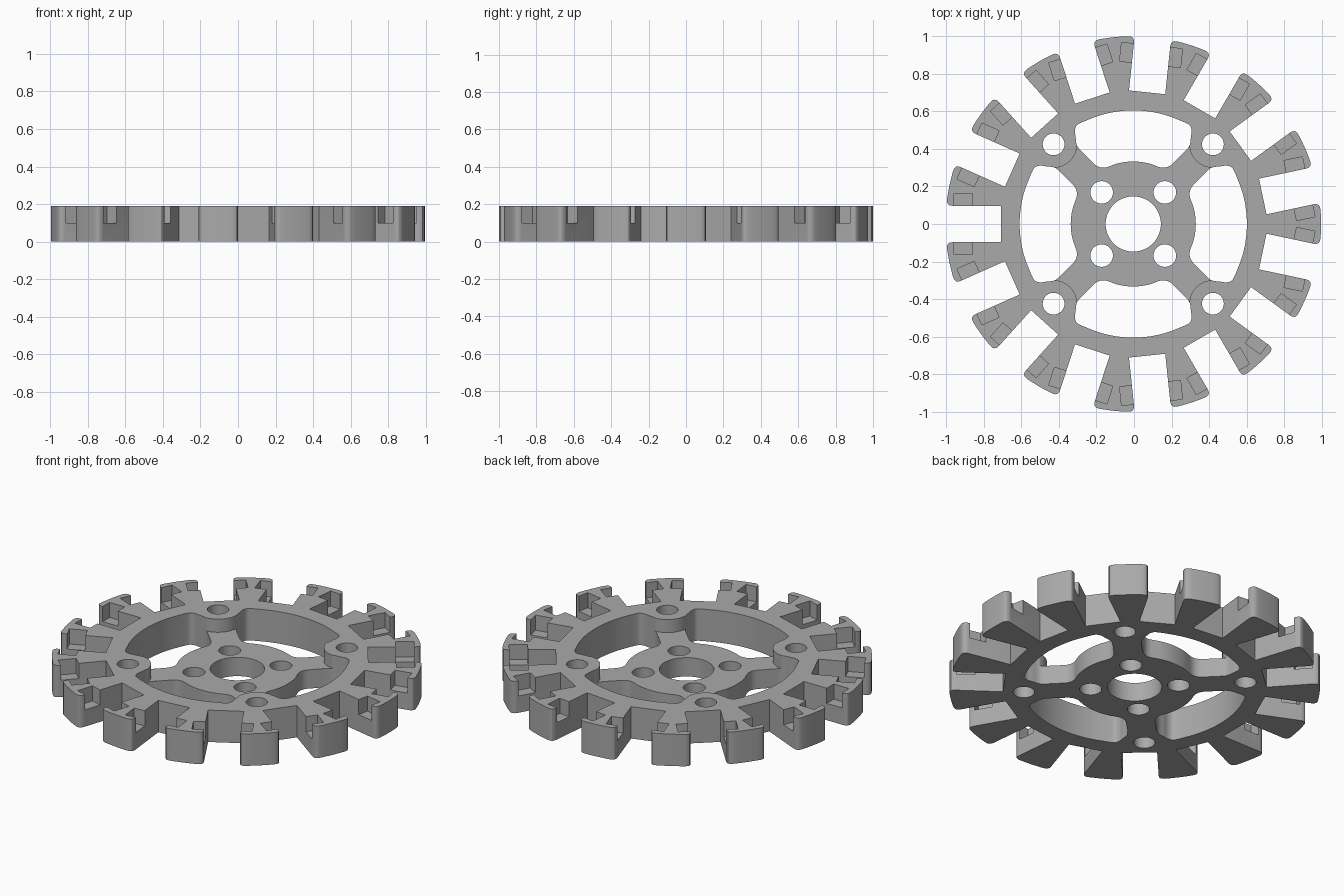
import bpy, bmesh
from math import sin, cos, radians, asin, degrees
from mathutils import Vector, Matrix

if "Cube" in bpy.data.objects:
    bpy.data.objects.remove(bpy.data.objects["Cube"])

H = 0.19          # full thickness
WEB = 0.112       # height of the hub and spokes
TEETH = 15
STEP = 360 / TEETH
SLOT = 0.097      # half width of a slot
BOSS_D, BOSS_R = 0.6, 0.125


def polar(r, deg):
    return Vector((r * cos(radians(deg)), r * sin(radians(deg))))


def turn(p, deg):
    return Matrix.Rotation(radians(deg), 2) @ Vector(p)


def arc(r, start, end, n, center=(0, 0)):
    return [Vector(center) + polar(r, start + (end - start) * i / n) for i in range(n + 1)]


def prism(bm, outline, z0, z1):
    low = [bm.verts.new((p[0], p[1], z0)) for p in outline]
    high = [bm.verts.new((p[0], p[1], z1)) for p in outline]
    bm.faces.new(low[::-1])
    bm.faces.new(high)
    n = len(low)
    for i in range(n):
        j = (i + 1) % n
        bm.faces.new((low[i], low[j], high[j], high[i]))


def make(name, bm):
    bmesh.ops.recalc_face_normals(bm, faces=bm.faces)
    mesh = bpy.data.meshes.new(name)
    bm.to_mesh(mesh)
    bm.free()
    ob = bpy.data.objects.new(name, mesh)
    bpy.context.collection.objects.link(ob)
    return ob


# Toothed disc outline: straight slots and rounded tooth tips
def tooth_corner():
    a, c, b = Vector((0.962, SLOT)), Vector((0.995, SLOT)), polar(1, degrees(asin(SLOT)) + 1.9)
    return [a * (1 - t) ** 2 + c * 2 * t * (1 - t) + b * t * t for t in (0, .25, .5, .75, 1)]


side = [Vector((0.705, SLOT))] + tooth_corner()
tip = degrees(asin(SLOT)) + 1.9
outline = []
for k in range(TEETH):
    a = k * STEP
    outline += [turn(p, a - STEP / 2) for p in side]
    outline += arc(1, a - STEP / 2 + tip, a + STEP / 2 - tip, 6)[1:-1]
    outline += [turn((p.x, -p.y), a + STEP / 2) for p in reversed(side)]
bm = bmesh.new()
prism(bm, outline, 0, H)
wheel = make("toothed_wheel", bm)

# Recess over the hub and spokes, stopping at the four bosses
outline = []
for k in range(4):
    d = 45 + 90 * k
    outline += arc(BOSS_R, d + 180 + 46.2, d + 180 - 46.2, 16, polar(BOSS_D, d))
    outline += arc(0.52, d + 10, d + 80, 14)[1:-1]
bm = bmesh.new()
prism(bm, outline, WEB, H + 0.1)
recess = make("recess_cutter", bm)


# Window outline: hub arc, spoke edge, boss edge and rim arc
def smooth(pts, n=4):
    out = []
    for i in range(1, len(pts) - 2):
        p0, p1, p2, p3 = pts[i - 1:i + 3]
        for s in range(n):
            t = s / n
            out.append(0.5 * (2 * p1 + (p2 - p0) * t + (2 * p0 - 5 * p1 + 4 * p2 - p3) * t * t
                              + (3 * p1 - p0 - 3 * p2 + p3) * t ** 3))
    return out


half = [Vector(p) for p in ((0.10, 0.318), (0.135, 0.304), (0.165, 0.300), (0.195, 0.31),
                            (0.225, 0.337), (0.285, 0.397), (0.302, 0.425), (0.307, 0.465),
                            (0.311, 0.495), (0.303, 0.523), (0.278, 0.539), (0.245, 0.553),
                            (0.21, 0.567))]
right = smooth(half) + [half[-2]]
window = arc(0.333, 107, 73, 10) + right + arc(0.605, 68, 112, 20)[1:-1]
window += [Vector((-p.x, p.y)) for p in reversed(right)]

# Windows, round holes and tooth pockets cut right through or part way
bm = bmesh.new()
for k in range(4):
    prism(bm, [turn(p, 90 * k) for p in window], -0.1, H + 0.1)
    prism(bm, arc(0.06, 0, 350, 35, polar(0.238, 45 + 90 * k)), -0.1, H + 0.1)
    prism(bm, arc(0.058, 0, 350, 35, polar(BOSS_D, 45 + 90 * k)), -0.1, H + 0.1)
prism(bm, arc(0.147, 0, 355, 71), -0.1, H + 0.1)
for k in range(TEETH):
    box = ((0.855, -0.163), (0.955, -0.163), (0.955, 0.163), (0.855, 0.163))
    prism(bm, [turn(p, (k + 0.5) * STEP) for p in box], 0.1, H + 0.1)
holes = make("hole_cutter", bm)

# Apply the cuts
bpy.context.view_layer.objects.active = wheel
for cutter in (recess, holes):
    cutter.hide_render = True
    mod = wheel.modifiers.new("cut", "BOOLEAN")
    mod.operation, mod.solver, mod.object = "DIFFERENCE", "EXACT", cutter
    bpy.ops.object.modifier_apply(modifier=mod.name)
    bpy.data.objects.remove(cutter)

# Centre the wheel on its bounds
wheel.data.transform(Matrix.Translation((-0.004, 0, 0)))

# Plain grey colour
grey = bpy.data.materials.new("grey")
grey.use_nodes = True
color = (0.4, 0.4, 0.4, 1)
grey.diffuse_color = color
grey.node_tree.nodes["Principled BSDF"].inputs["Base Color"].default_value = color
wheel.data.materials.clear()
wheel.data.materials.append(grey)

bpy.ops.object.select_all(action="DESELECT")
wheel.select_set(True)
bpy.ops.object.shade_smooth_by_angle(angle=radians(25))
